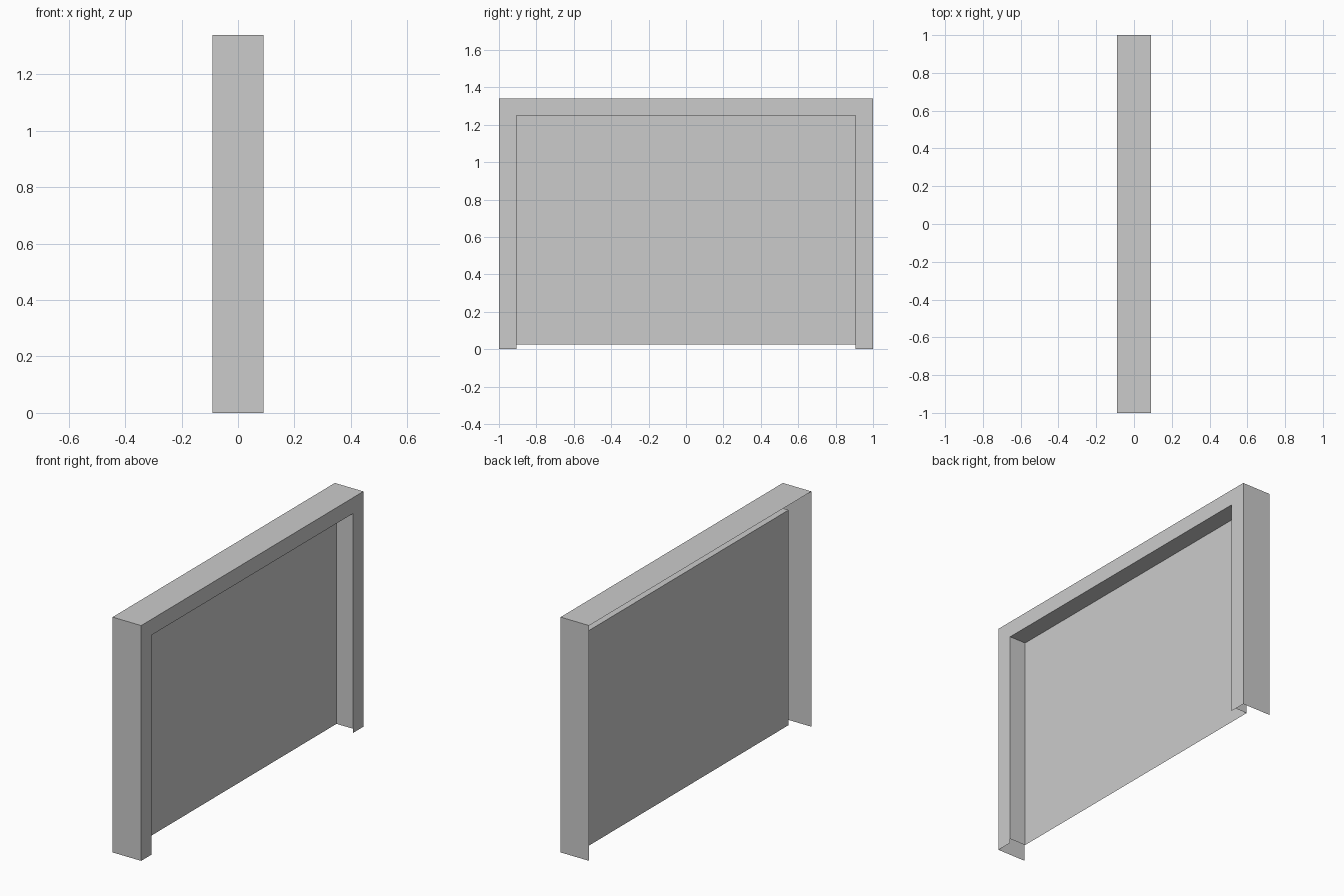
import bpy

cube = bpy.data.objects.get("Cube")
if cube:
    bpy.data.objects.remove(cube, do_unlink=True)

# Main dimensions
FRONT_X, BACK_X, PANEL_X = 0.09, -0.09, -0.013
OUTER_Y, OUTER_TOP = 1.0, 1.34
INNER_Y, INNER_TOP = 0.905, 1.25
PANEL_BOTTOM = 0.025

grey = bpy.data.materials.new("plain grey")
grey.use_nodes = True
colour = (0.6, 0.6, 0.6, 1)
grey.diffuse_color = colour
grey.node_tree.nodes["Principled BSDF"].inputs["Base Color"].default_value = colour


def arch(x, half, top, bottom):
    """Four corners of an upside-down U at depth x."""
    return [(x, -half, bottom), (x, -half, top), (x, half, top), (x, half, bottom)]


def make_object(name, verts, faces):
    mesh = bpy.data.meshes.new(name)
    mesh.from_pydata(verts, [], faces)
    mesh.materials.append(grey)
    obj = bpy.data.objects.new(name, mesh)
    bpy.context.collection.objects.link(obj)
    return obj


def bridge(name, *arches):
    """Thin sheet joining a row of arches."""
    verts = [v for a in arches for v in a]
    faces = []
    for row in range(len(arches) - 1):
        a, b = row * 4, row * 4 + 4
        faces += [(a + i, b + i, b + i + 1, a + i + 1) for i in range(3)]
    return make_object(name, verts, faces)


# Outer casing: side walls, top and the face border, open at the rear
bridge("outer_frame",
       arch(BACK_X, OUTER_Y, OUTER_TOP, 0),
       arch(FRONT_X, OUTER_Y, OUTER_TOP, 0),
       arch(FRONT_X, INNER_Y, INNER_TOP, 0))

# Reveal running from the border back to the panel
bridge("opening_reveal",
       arch(FRONT_X, INNER_Y, INNER_TOP, PANEL_BOTTOM),
       arch(PANEL_X, INNER_Y, INNER_TOP, PANEL_BOTTOM))

# Recessed flat panel
make_object("recessed_panel",
            arch(PANEL_X, INNER_Y, INNER_TOP, PANEL_BOTTOM), [(3, 2, 1, 0)])
